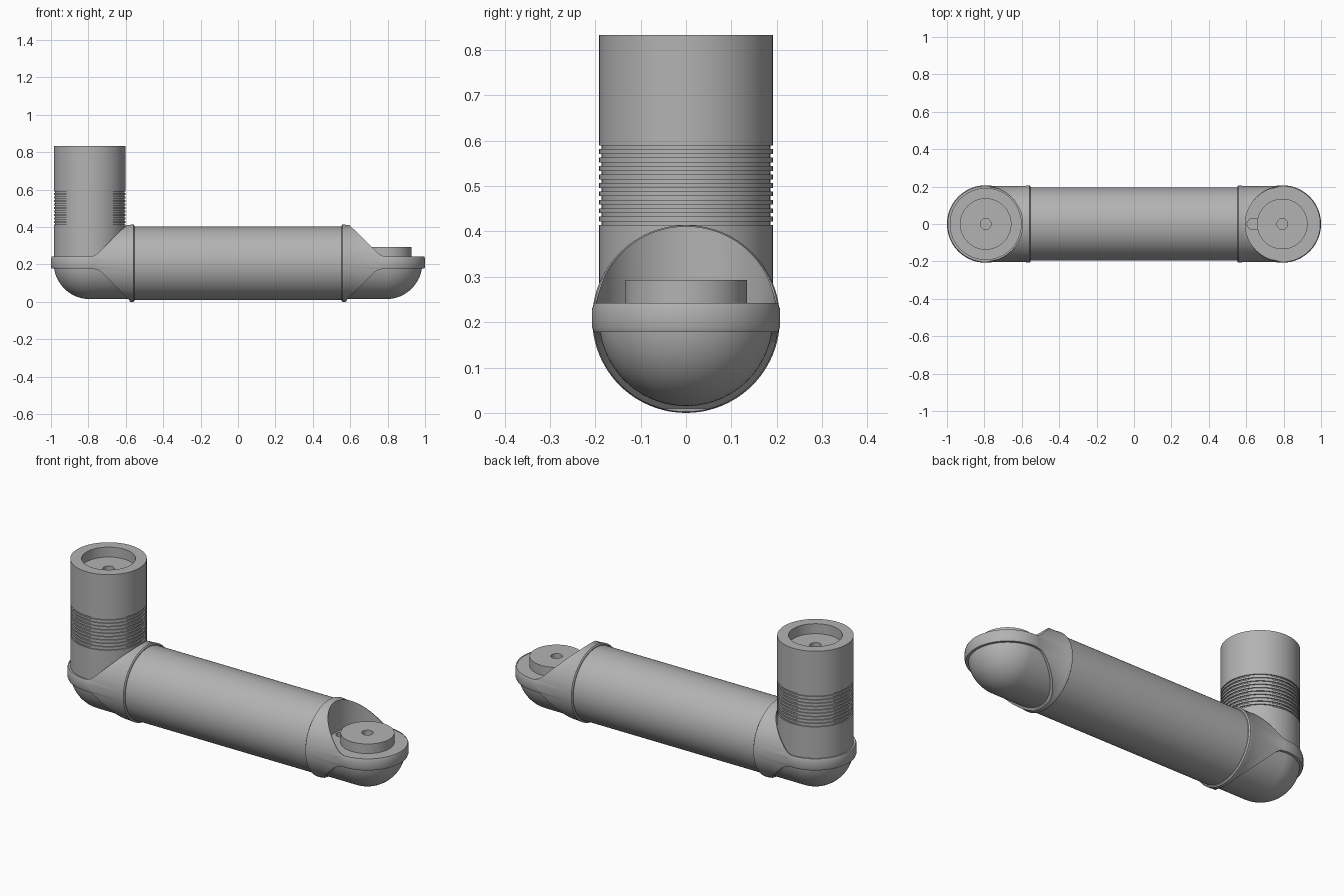
import bpy, bmesh, math
from mathutils import Matrix, Vector

cube = bpy.data.objects.get("Cube")
if cube:
    bpy.data.objects.remove(cube)

AXIS_Z = 0.207      # height of the horizontal tube's axis
JOINT_X = 0.793     # distance of each elbow from the middle
FLOOR = 0.24        # level of the socket floor

grey = bpy.data.materials.new("plain grey")
grey.use_nodes = True
colour = (0.45, 0.45, 0.45, 1)
grey.diffuse_color = colour
grey.node_tree.nodes["Principled BSDF"].inputs["Base Color"].default_value = colour


def make(name, bm):
    bmesh.ops.recalc_face_normals(bm, faces=bm.faces)
    mesh = bpy.data.meshes.new(name)
    bm.to_mesh(mesh)
    bm.free()
    mesh.materials.append(grey)
    obj = bpy.data.objects.new(name, mesh)
    bpy.context.collection.objects.link(obj)
    return obj


def lathe(name, profile, loc, along=None):
    """Spin (radius, height) points; along = +1 or -1 lays the axis on x."""
    bm = bmesh.new()
    verts = [bm.verts.new((r, 0, h)) for r, h in profile]
    edges = [bm.edges.new(pair) for pair in zip(verts, verts[1:])]
    bmesh.ops.spin(bm, geom=verts + edges, cent=(0, 0, 0), axis=(0, 0, 1),
                   angle=math.tau, steps=96, use_merge=True)
    bmesh.ops.remove_doubles(bm, verts=bm.verts, dist=1e-5)
    turn = Matrix.Rotation(along * math.pi / 2, 4, "Y") if along else Matrix()
    bm.transform(Matrix.Translation(loc) @ turn)
    return make(name, bm)


def prism(name, outline, side, half_width):
    """Extrude an xz outline along y, mirrored in x by side."""
    bm = bmesh.new()
    face = bm.faces.new([bm.verts.new((side * x, -half_width, z)) for x, z in outline])
    grown = bmesh.ops.extrude_face_region(bm, geom=[face])["geom"]
    bmesh.ops.translate(bm, vec=Vector((0, 2 * half_width, 0)),
                        verts=[v for v in grown if isinstance(v, bmesh.types.BMVert)])
    return make(name, bm)


def combine(target, other, operation):
    """Apply a boolean and remove the helper."""
    mod = target.modifiers.new("cut", "BOOLEAN")
    mod.operation, mod.object, mod.solver = operation, other, "EXACT"
    bpy.context.view_layer.update()
    graph = bpy.context.evaluated_depsgraph_get()
    result = bpy.data.meshes.new_from_object(target.evaluated_get(graph))
    target.modifiers.clear()
    target.data = result
    bpy.data.objects.remove(other)


def cylinder(name, radius, low, high, loc, along=None):
    return lathe(name, [(0, low), (radius, low), (radius, high), (0, high)], loc, along)


# Shared side outlines of the elbow: diagonal shoulders easing into the ring
upper = [(1.1, 0.242), (0.79, 0.242), (0.768, 0.248), (0.745, 0.264),
         (0.595, 0.412), (0.59, 0.45), (0.5, 0.45)]
lower = [(0.5, -0.05), (0.572, -0.05), (0.58, 0.01), (0.728, 0.157),
         (0.752, 0.173), (0.79, 0.178), (1.1, 0.178)]
open_below = [(0.5, -0.05), (1.1, -0.05)]


def elbow(name, side):
    axis = (0, 0, AXIS_Z)
    centre = (side * JOINT_X, 0, 0)
    # Collar wrapping the tube end, plus the flat ring
    body = lathe(name, [(0, 0.553), (0.2, 0.553), (0.207, 0.558), (0.207, 0.572),
                        (0.2045, 0.578), (0.2045, JOINT_X), (0, JOINT_X)], axis, side)
    ring = lathe("ring", [(0, 0.17), (0.2, 0.17), (0.207, 0.189), (0.207, 0.23),
                          (0.2, 0.25), (0, 0.25)], centre)
    combine(body, ring, "UNION")
    combine(body, prism("outline", lower + upper, side, 0.4), "INTERSECT")
    # Domed inner shell
    arc = [(0.192 * math.cos(a), JOINT_X + 0.192 * math.sin(a))
           for a in (i * math.pi / 48 for i in range(24))]
    shell = lathe("shell", [(0, 0.54), (0.192, 0.54)] + arc + [(0, JOINT_X + 0.192)],
                  axis, side)
    combine(shell, prism("outline", open_below + upper, side, 0.4), "INTERSECT")
    combine(body, shell, "UNION")
    # Round upright socket
    combine(body, cylinder("socket", 0.198, FLOOR, 0.6, centre), "DIFFERENCE")
    return body


parts = [elbow("left_elbow", 1), elbow("right_elbow", -1)]

# Key slot in the open socket's floor
slot_end = cylinder("slot_end", 0.028, 0.21, 0.3, (0.633, 0, 0))
combine(parts[0], slot_end, "DIFFERENCE")
slot = prism("slot", [(0.633, 0.21), (0.68, 0.21), (0.68, 0.3), (0.633, 0.3)], 1, 0.028)
combine(parts[0], slot, "DIFFERENCE")

# Locating boss with a centre hole
parts.append(lathe("locating_boss", [(0, 0.2), (0.135, 0.2), (0.135, 0.293),
                                     (0.029, 0.293), (0.029, 0.22), (0, 0.22)],
                   (JOINT_X, 0, 0)))

# Long horizontal tube
parts.append(cylinder("horizontal_tube", 0.196, -0.56, 0.56, (0, 0, AXIS_Z), 1))

# Upright tube with grooved grip and a bored top
R, TOP, PITCH = 0.192, 0.833, 0.0186
profile = [(0, 0.22), (R, 0.22)]
for i in range(10):
    z = 0.414 + i * PITCH
    profile += [(R, z), (R - 0.006, z), (R - 0.006, z + 0.008), (R, z + 0.008)]
profile += [(R, TOP), (0.135, TOP), (0.135, TOP - 0.055), (0.029, TOP - 0.055),
            (0.029, TOP - 0.13), (0, TOP - 0.13)]
parts.append(lathe("upright_tube", profile, (-JOINT_X, 0, 0)))

# Smooth shading with crisp edges
bpy.ops.object.select_all(action="DESELECT")
for obj in parts:
    obj.select_set(True)
bpy.context.view_layer.objects.active = parts[0]
bpy.ops.object.shade_smooth_by_angle(angle=math.radians(30))
